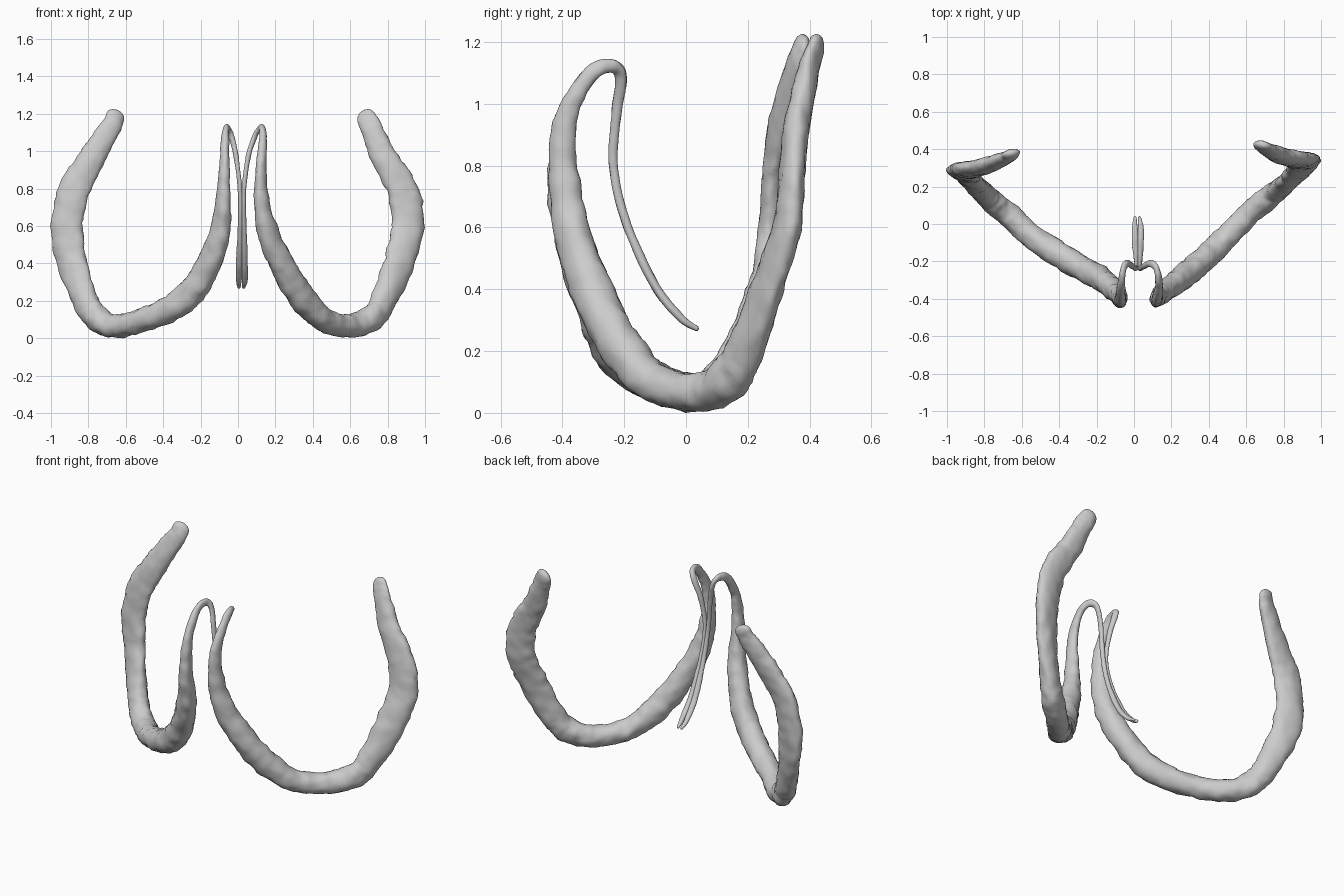
import bpy, bmesh, math
from mathutils import Vector, noise

if "Cube" in bpy.data.objects:
    bpy.data.objects.remove(bpy.data.objects["Cube"])

# Section per station, outer tip -> thin inner tail: (z, in-plane width, thickness, facing angle)
SECTION = [
    (1.185, .10, .05, -8), (1.12, .115, .065, -5), (.96, .14, .085, 2), (.80, .165, .085, 8),
    (.60, .172, .088, 12), (.40, .168, .09, 18), (.20, .145, .11, 28), (.105, .14, .125, 36),
    (.066, .125, .125, 38), (.093, .125, .13, 38), (.19, .145, .135, 38), (.35, .142, .13, 42),
    (.55, .125, .11, 55), (.75, .098, .078, 75), (.92, .076, .055, 80), (1.04, .056, .044, 80),
    (1.11, .05, .036, 75), (1.12, .044, .032, 70), (1.08, .038, .028, 75), (.97, .032, .026, 80),
    (.80, .028, .024, 85), (.62, .028, .026, 85), (.42, .028, .034, 85), (.31, .026, .03, 85),
    (.272, .016, .015, 85)]

# Plan position (x, y) of each station on either side
LEFT = [
    (-.655, .375), (-.685, .355), (-.78, .315), (-.875, .29), (-.915, .28), (-.885, .25),
    (-.815, .175), (-.755, .12), (-.66, .04), (-.52, -.085), (-.31, -.22), (-.18, -.29),
    (-.10, -.36), (-.08, -.40), (-.073, -.395), (-.07, -.35), (-.065, -.29), (-.055, -.235),
    (-.035, -.21), (-.01, -.225), (.01, -.235), (.013, -.195), (.007, -.105), (.005, -.02),
    (.006, .035)]
RIGHT = [
    (.685, .42), (.715, .40), (.785, .365), (.875, .345), (.91, .325), (.86, .26),
    (.78, .19), (.71, .13), (.60, .04), (.47, -.095), (.365, -.195), (.26, -.285),
    (.165, -.36), (.125, -.395), (.125, -.395), (.132, -.35), (.132, -.29), (.118, -.235),
    (.09, -.21), (.055, -.225), (.032, -.235), (.032, -.195), (.035, -.105), (.036, -.02),
    (.030, .035)]

SIDES, STEPS = 24, 9


def catmull(a, b, c, d, t):
    """Smoothly interpolate between tuples b and c."""
    return [.5 * (2 * q + (r - p) * t + (2 * p - 5 * q + 4 * r - s) * t * t
                  + (3 * q - p - 3 * r + s) * t ** 3) for p, q, r, s in zip(a, b, c, d)]


def build_limb(name, plan, mirror):
    keys = [(x, y, z, w, th, a) for (x, y), (z, w, th, a) in zip(plan, SECTION)]
    last = len(keys) - 1
    pts = []
    for i in range(last):
        p = [keys[max(0, min(last, i + k))] for k in (-1, 0, 1, 2)]
        pts += [catmull(*p, s / STEPS) for s in range(STEPS)]
    pts.append(list(keys[-1]))
    centre = [Vector(p[:3]) for p in pts]

    bm = bmesh.new()
    rings = []

    def ring(c, tangent, w, th, ang):
        ang = math.radians(ang)
        side = Vector((mirror * math.sin(ang), math.cos(ang), 0))
        side = (side - tangent * side.dot(tangent)).normalized()
        wide = tangent.cross(side)
        verts = []
        for k in range(SIDES):
            f = 2 * math.pi * k / SIDES
            off = wide * (w / 2 * math.cos(f)) + side * (th / 2 * math.sin(f))
            # gentle hand-modelled lumps
            lump = 1 + .12 * noise.noise((c + off) * 14) + .10 * noise.noise((c + off) * 30)
            verts.append(bm.verts.new(c + off * lump))
        rings.append(verts)

    n = len(pts)
    for i, (c, p) in enumerate(zip(centre, pts)):
        t = (centre[min(i + 1, n - 1)] - centre[max(i - 1, 0)]).normalized()
        w, th, ang = p[3:]
        if i == 0:      # rounded outer tip
            for f in (80, 55, 28):
                r = math.radians(f)
                ring(c - t * (.038 * math.sin(r)), t, w * math.cos(r), th * math.cos(r), ang)
        ring(c, t, w, th, ang)
        if i == n - 1:  # rounded tail end
            ring(c + t * .006, t, w * .5, th * .5, ang)

    for a, b in zip(rings, rings[1:]):
        for k in range(SIDES):
            j = (k + 1) % SIDES
            bm.faces.new((a[k], a[j], b[j], b[k]))
    bm.faces.new(rings[0][::-1])
    bm.faces.new(rings[-1])
    bmesh.ops.recalc_face_normals(bm, faces=bm.faces)

    mesh = bpy.data.meshes.new(name)
    bm.to_mesh(mesh)
    bm.free()
    mesh.shade_smooth()
    obj = bpy.data.objects.new(name, mesh)
    bpy.context.collection.objects.link(obj)


# Two curved limbs, each running into a thin hooked tail
build_limb("left_curved_limb", LEFT, 1)
build_limb("right_curved_limb", RIGHT, -1)
